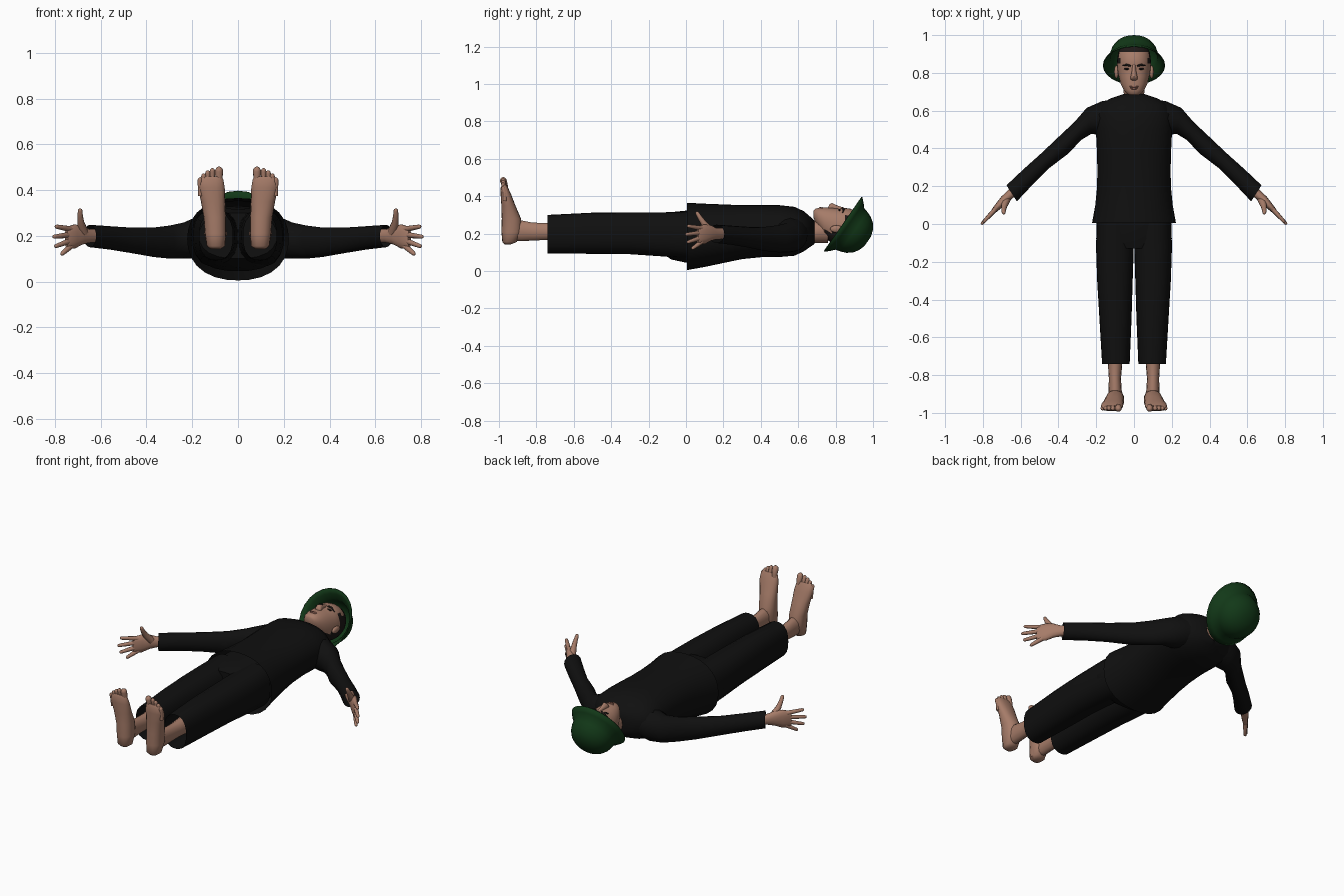
import bpy, bmesh, math
from mathutils import Vector as V


def material(name, rgb):
    m = bpy.data.materials.new(name)
    m.diffuse_color = (*rgb, 1)
    return m


SKIN = material("skin", (0.38, 0.2, 0.14))
CLOTH = material("black_cloth", (0.005, 0.005, 0.005))
GREEN = material("hat_green", (0.006, 0.04, 0.009))
HAIR = material("dark_hair", (0.012, 0.009, 0.008))
LIPS = material("lips", (0.25, 0.11, 0.08))


def finish(ob, mirror, angle=50):
    """Smooth shading with sharp edges, plus optional mirroring across x."""
    ob.data.polygons.foreach_set("use_smooth", [True] * len(ob.data.polygons))
    ob.data.set_sharp_from_angle(angle=math.radians(angle))
    if mirror:
        ob.modifiers.new("mirror", 'MIRROR').use_axis[0] = True
    return ob


def loft(name, rings, mat, n=20, power=2.0, caps=(True, True), mirror=False):
    """Skin a surface over rings of (centre, half axis u, half axis v)."""
    bm = bmesh.new()
    loops = []
    for c, u, v in rings:
        loop = []
        for i in range(n):
            a = 2 * math.pi * i / n
            ca, sa = math.cos(a), math.sin(a)
            k = (abs(ca) ** power + abs(sa) ** power) ** (-1 / power)
            loop.append(bm.verts.new(V(c) + V(u) * ca * k + V(v) * sa * k))
        loops.append(loop)
    for a, b in zip(loops, loops[1:]):
        for i in range(n):
            j = (i + 1) % n
            bm.faces.new((a[i], a[j], b[j], b[i]))
    for use, loop in zip(caps, (loops[0], loops[-1])):
        if use:
            bm.faces.new(loop)
    bmesh.ops.recalc_face_normals(bm, faces=bm.faces)
    me = bpy.data.meshes.new(name)
    bm.to_mesh(me)
    bm.free()
    me.materials.append(mat)
    ob = bpy.data.objects.new(name, me)
    bpy.context.collection.objects.link(ob)
    return finish(ob, mirror)


def along_y(rows):
    """Rows of (y, x centre, x radius, low z, high z)."""
    return [((x, y, (lo + hi) / 2), (r, 0, 0), (0, 0, (hi - lo) / 2)) for y, x, r, lo, hi in rows]


def tube(name, pts, radii, mat, mirror=True, flat=1.0):
    """Round limb through points, with a rounded tip."""
    pts = [V(p) for p in pts]
    tip = (pts[-1] - pts[-2]).normalized()
    r = radii[-1]
    pts += [pts[-1] + tip * r * 0.6, pts[-1] + tip * r * 0.95]
    radii = list(radii) + [r * 0.75, r * 0.25]
    rings = []
    for i, p in enumerate(pts):
        d = (pts[min(i + 1, len(pts) - 1)] - pts[max(i - 1, 0)]).normalized()
        u = d.cross(V((0.73, 0.68, 0.05))).normalized()
        rings.append((p, u * radii[i], d.cross(u) * radii[i] * flat))
    return loft(name, rings, mat, n=10, mirror=mirror)


def blob(name, loc, size, mat, mirror=False):
    x, y, z = loc
    rings = [((x, y + size[1] * math.sin(t), z), (size[0] * math.cos(t), 0, 0),
              (0, 0, size[2] * math.cos(t))) for t in [math.pi * (i / 8 - 0.5) * 0.97 for i in range(9)]]
    return loft(name, rings, mat, n=12, mirror=mirror)


# Shirt body, open at the hem
loft("shirt_body", along_y([
    (0.005, 0, 0.222, 0.005, 0.365), (0.1, 0, 0.205, 0.022, 0.36), (0.2, 0, 0.195, 0.043, 0.356),
    (0.3, 0, 0.194, 0.064, 0.352), (0.4, 0, 0.197, 0.074, 0.353), (0.5, 0, 0.202, 0.075, 0.352),
    (0.58, 0, 0.205, 0.082, 0.343), (0.63, 0, 0.18, 0.105, 0.32), (0.665, 0, 0.125, 0.13, 0.29),
    (0.687, 0, 0.058, 0.145, 0.268)]), CLOTH, n=28, power=2.25, caps=(False, True))

# Sleeves: (rear edge x, y, front edge x, y, low z, high z)
sleeve = [(0.1, 0.66, 0.1, 0.47, 0.12, 0.29), (0.17, 0.65, 0.18, 0.47, 0.1, 0.285),
          (0.25, 0.615, 0.225, 0.478, 0.1, 0.258), (0.315, 0.54, 0.28, 0.445, 0.1, 0.245),
          (0.39, 0.47, 0.345, 0.375, 0.107, 0.236), (0.49, 0.375, 0.45, 0.295, 0.125, 0.236),
          (0.585, 0.29, 0.54, 0.205, 0.14, 0.242), (0.675, 0.205, 0.62, 0.12, 0.15, 0.248)]
loft("sleeve", [(((a + c) / 2, (b + d) / 2, (lo + hi) / 2), ((a - c) / 2, (b - d) / 2, 0),
                 (0, 0, (hi - lo) / 2)) for a, b, c, d, lo, hi in sleeve],
     CLOTH, n=16, caps=(True, False), mirror=True)

# Trousers
loft("trouser_seat", along_y([
    (0.12, 0, 0.18, 0.06, 0.33), (0, 0, 0.198, 0.045, 0.323), (-0.08, 0, 0.2, 0.062, 0.315),
    (-0.13, 0, 0.17, 0.1, 0.3)]), CLOTH, n=24, power=2.4)
loft("trouser_leg", along_y([
    (0.03, 0.099, 0.097, 0.065, 0.318), (-0.12, 0.101, 0.1, 0.078, 0.314), (-0.3, 0.101, 0.094, 0.09, 0.314),
    (-0.5, 0.098, 0.085, 0.092, 0.312), (-0.74, 0.096, 0.073, 0.095, 0.3)]),
    CLOTH, power=2.5, caps=(True, False), mirror=True)

# Lower legs
loft("lower_leg", along_y([
    (-0.55, 0.098, 0.05, 0.15, 0.27), (-0.74, 0.1, 0.038, 0.165, 0.258), (-0.82, 0.101, 0.032, 0.162, 0.26),
    (-0.88, 0.1, 0.035, 0.158, 0.272), (-0.94, 0.098, 0.038, 0.16, 0.27)]), SKIN, n=14, mirror=True)

# Feet: (z, inner x, outer x, sole y, instep y)
foot = [(0.143, 0.075, 0.12, -0.97, -0.935), (0.155, 0.057, 0.137, -0.982, -0.905), (0.21, 0.052, 0.145, -0.987, -0.875),
        (0.28, 0.053, 0.15, -0.985, -0.882), (0.35, 0.056, 0.162, -0.987, -0.912),
        (0.41, 0.058, 0.175, -0.991, -0.935), (0.445, 0.064, 0.173, -0.991, -0.951), (0.46, 0.072, 0.16, -0.985, -0.96)]
loft("foot", [(((a + b) / 2, (c + d) / 2, z), ((b - a) / 2, 0, 0), (0, (d - c) / 2, 0))
              for z, a, b, c, d in foot], SKIN, n=16, power=2.3, mirror=True)
for i, (x, top, r) in enumerate([(0.083, 0.485, 0.018), (0.112, 0.484, 0.012), (0.132, 0.475, 0.0115),
                                 (0.15, 0.462, 0.011), (0.166, 0.444, 0.011)]):
    tube(f"toe_{i + 1}", [(x - 0.002, -0.968, top - 0.07), (x, -0.968, top - 0.03), (x, -0.977, top)],
         [r * 0.9, r * 0.9, r], SKIN)

# Hands: palm, fingers and raised thumb
palm = [(0.61, 0.2, 0.2, 0.03, 0.026), (0.655, 0.157, 0.2, 0.031, 0.024), (0.685, 0.13, 0.203, 0.042, 0.023),
        (0.715, 0.098, 0.197, 0.053, 0.019), (0.742, 0.07, 0.192, 0.049, 0.014), (0.75, 0.062, 0.192, 0.042, 0.009)]
loft("palm", [((x, y, z), (0.73 * t, 0.68 * t, 0), (0, 0, w)) for x, y, z, w, t in palm],
     SKIN, n=14, power=2.3, mirror=True)
for name, z0, tip in [("index", 0.228, (0.793, 0.014, 0.24)), ("middle", 0.205, (0.803, 0.004, 0.196)),
                      ("ring", 0.18, (0.795, 0.012, 0.155)), ("little", 0.157, (0.768, 0.036, 0.122))]:
    base = V((0.728, 0.085, z0))
    tube(name + "_finger", [base, base.lerp(V(tip), 0.5), tip], [0.013, 0.0115, 0.009], SKIN)
tube("thumb", [(0.675, 0.13, 0.215), (0.687, 0.095, 0.255), (0.69, 0.075, 0.285), (0.69, 0.06, 0.31)],
     [0.022, 0.016, 0.0125, 0.01], SKIN)

# Neck and head, with hair on the crown and back
loft("neck", along_y([(0.63, 0, 0.06, 0.15, 0.26), (0.69, 0, 0.054, 0.15, 0.268),
                      (0.76, 0, 0.06, 0.15, 0.29)]), SKIN, n=16)
head = loft("head", along_y([
    (0.682, 0, 0.022, 0.285, 0.322), (0.69, 0, 0.038, 0.262, 0.332), (0.71, 0, 0.055, 0.225, 0.338),
    (0.74, 0, 0.07, 0.18, 0.34), (0.78, 0, 0.081, 0.148, 0.338), (0.82, 0, 0.088, 0.13, 0.333),
    (0.85, 0, 0.09, 0.125, 0.337), (0.88, 0, 0.088, 0.125, 0.333), (0.91, 0, 0.083, 0.135, 0.32),
    (0.94, 0, 0.068, 0.15, 0.295), (0.958, 0, 0.04, 0.18, 0.265)]), SKIN, n=28, power=2.2)
head.data.materials.append(HAIR)
for p in head.data.polygons:
    if p.center.y > 0.91 or (p.center.y > 0.74 and p.center.z < 0.215) \
            or (p.center.y > 0.85 and abs(p.center.x) > 0.075):
        p.material_index = 1

# Facial features
loft("nose", along_y([(0.845, 0, 0.008, 0.32, 0.339), (0.81, 0, 0.011, 0.32, 0.35),
                      (0.78, 0, 0.018, 0.32, 0.364), (0.768, 0, 0.02, 0.32, 0.357),
                      (0.76, 0, 0.012, 0.32, 0.342)]), SKIN, n=12)
blob("upper_lip", (0, 0.727, 0.335), (0.025, 0.006, 0.008), LIPS)
blob("lower_lip", (0, 0.717, 0.335), (0.02, 0.006, 0.008), LIPS)
blob("eye", (0.038, 0.821, 0.326), (0.016, 0.005, 0.006), HAIR, mirror=True)
blob("ear", (0.093, 0.805, 0.225), (0.012, 0.035, 0.02), SKIN, mirror=True)
tube("eyebrow", [(0.018, 0.837, 0.336), (0.04, 0.843, 0.33), (0.06, 0.838, 0.314)],
     [0.005, 0.006, 0.003], HAIR)

# Tilted hat: brim and crown in one shell, (height, x radius, long radius)
centre, axis, fore = V((0, 0.84, 0.25)), V((0, 0.821, -0.571)), V((0, 0.571, 0.821))
hat = loft("hat", [(centre + axis * h, (rx, 0, 0), fore * rd) for h, rx, rd in [
    (0, 0.165, 0.179), (0.025, 0.148, 0.156), (0.045, 0.13, 0.134), (0.07, 0.127, 0.128), (0.1, 0.118, 0.116),
    (0.128, 0.098, 0.096), (0.148, 0.068, 0.066), (0.16, 0.03, 0.03)]],
    GREEN, n=24, caps=(False, True))
shell = hat.modifiers.new("thickness", 'SOLIDIFY')
shell.thickness = 0.005
